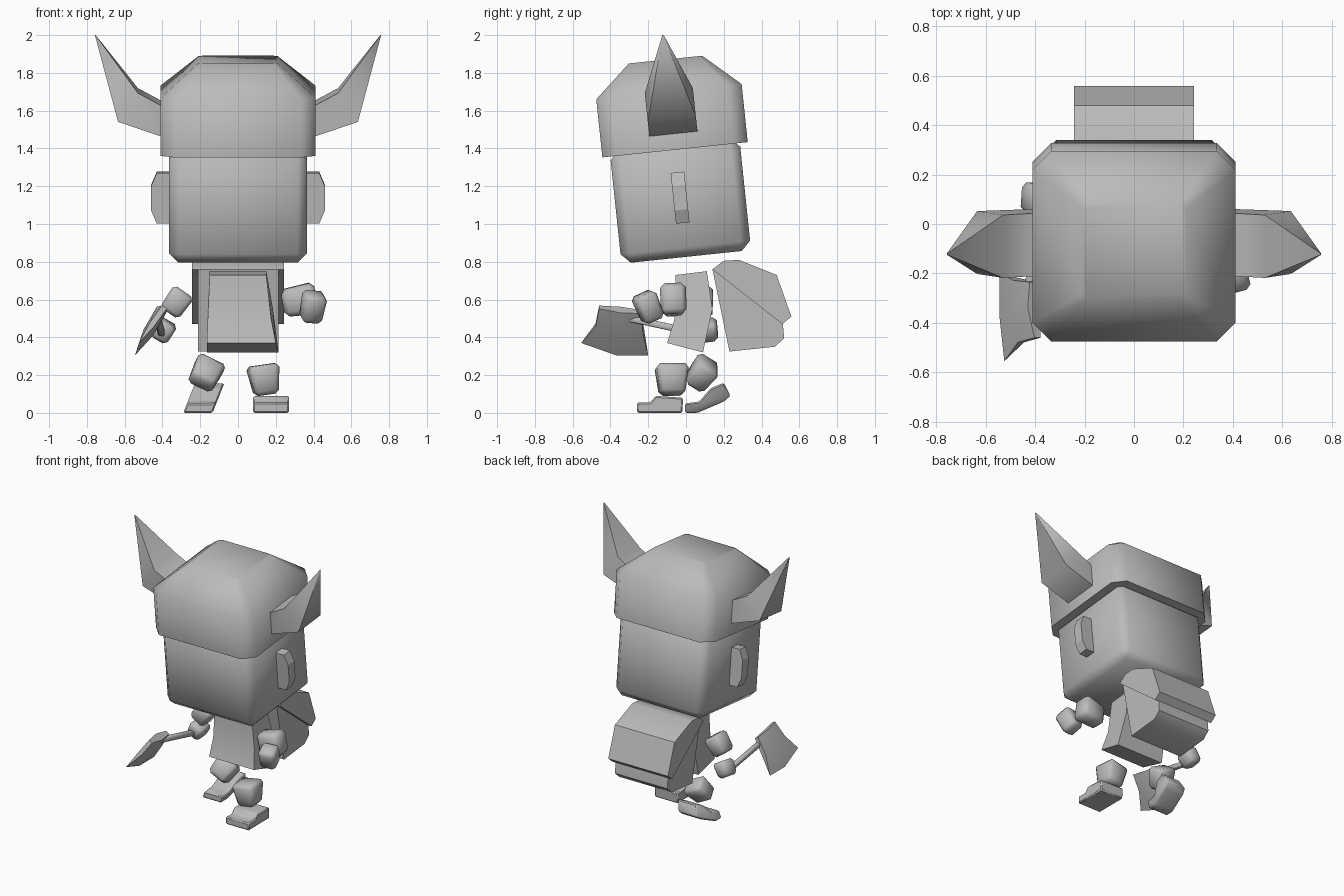
import bpy, bmesh, math
from mathutils import Matrix, Vector, Euler

cube = bpy.data.objects.get("Cube")
if cube:
    bpy.data.objects.remove(cube, do_unlink=True)

GREY = (0.5, 0.5, 0.5, 1)
mat = bpy.data.materials.new("plain grey")
mat.use_nodes = True
mat.diffuse_color = GREY
mat.node_tree.nodes["Principled BSDF"].inputs["Base Color"].default_value = GREY

# The head group leans forward around the helmet rim
HEAD = Matrix.Translation((0, -0.058, 1.393)) @ Matrix.Rotation(math.radians(6), 4, 'X')


def finish(name, bm, frame=None, bevel=0, angle=60):
    bmesh.ops.recalc_face_normals(bm, faces=bm.faces)
    if bevel:
        bmesh.ops.bevel(bm, geom=bm.edges[:], offset=bevel, segments=1, affect='EDGES')
    if frame:
        bm.transform(frame)
        bmesh.ops.recalc_face_normals(bm, faces=bm.faces)
    me = bpy.data.meshes.new(name)
    bm.to_mesh(me)
    bm.free()
    me.materials.append(mat)
    ob = bpy.data.objects.new(name, me)
    bpy.context.collection.objects.link(ob)
    bpy.ops.object.select_all(action='DESELECT')
    ob.select_set(True)
    bpy.context.view_layer.objects.active = ob
    if angle:
        bpy.ops.object.shade_smooth_by_angle(angle=math.radians(angle))
    return ob


def loft(name, rings, frame=None, bevel=0, angle=60):
    """Skin matching rings of points and cap both ends."""
    bm = bmesh.new()
    loops = [[bm.verts.new(p) for p in ring] for ring in rings]
    n = len(loops[0])
    for a, b in zip(loops, loops[1:]):
        for i in range(n):
            j = (i + 1) % n
            bm.faces.new((a[i], a[j], b[j], b[i]))
    bm.faces.new(loops[0])
    bm.faces.new(loops[-1])
    bmesh.ops.remove_doubles(bm, verts=bm.verts[:], dist=1e-5)
    return finish(name, bm, frame, bevel, angle)


def extrude_x(name, profile, x0, x1, frame=None, bevel=0, angle=40):
    """Side profile of (y, z) points pushed across x."""
    return loft(name, [[(x, y, z) for y, z in profile] for x in (x0, x1)],
                frame, bevel, angle)


def block(name, loc, size, rot=(0, 0, 0), taper=1, bevel=0.02):
    """Bevelled box, its lower end scaled by taper."""
    x, y, z = (s / 2 for s in size)
    rings = [[(sx * x * k, sy * y * k, h) for sx, sy in ((-1, -1), (1, -1), (1, 1), (-1, 1))]
             for h, k in ((-z, taper), (z, 1))]
    turn = Euler([math.radians(r) for r in rot]).to_matrix().to_4x4()
    return loft(name, rings, Matrix.Translation(loc) @ turn, bevel)


def octagon(x, y, c, z):
    return [(sx * a, sy * b, z) for sx, sy, a, b in (
        (1, -1, x - c, y), (1, -1, x, y - c), (1, 1, x, y - c), (1, 1, x - c, y),
        (-1, 1, x - c, y), (-1, 1, x, y - c), (-1, -1, x, y - c), (-1, -1, x - c, y))]


# Head and helmet
block("head", HEAD @ Vector((0, 0, -0.27)), (0.73, 0.69, 0.6), (6, 0, 0), bevel=0.05)
loft("helmet", [octagon(0.41, 0.387, 0.075, 0), octagon(0.41, 0.387, 0.075, 0.309),
                octagon(0.21, 0.195, 0.02, 0.48)], HEAD)

# Horns and ears, one of each per side
for side, s in (("left", 1), ("right", -1)):
    sections = [((0.36, 0.25), (0.36, 0.07), 0.128),
                ((0.41, 0.25), (0.41, 0.085), 0.128),
                ((0.53, 0.315), (0.635, 0.162), 0.128),
                ((0.755, 0.612), (0.757, 0.608), 0.003)]
    loft(side + "_horn",
         [[(s * a[0], -w, a[1]), (s * a[0], w, a[1]), (s * b[0], w, b[1]), (s * b[0], -w, b[1])]
          for a, b, w in sections], HEAD, angle=75)
    ear = [(0.34, -0.39), (0.43, -0.39), (0.46, -0.32), (0.46, -0.19), (0.43, -0.12), (0.34, -0.12)]
    loft(side + "_ear", [[(s * x, y, z) for x, z in ear] for y in (-0.036, 0.036)], HEAD, angle=0)

# Torso, flaring toward the hem
loft("torso", [
    [(-0.165, -0.1, 0.37), (0.2, -0.1, 0.37), (0.215, 0.09, 0.32), (-0.165, 0.09, 0.32)],
    [(-0.16, -0.06, 0.5), (0.175, -0.06, 0.5), (0.185, 0.14, 0.55), (-0.16, 0.14, 0.55)],
    [(-0.15, -0.055, 0.73), (0.15, -0.055, 0.73), (0.15, 0.11, 0.75), (-0.15, 0.11, 0.75)]])

# Backpack with an overhanging flap
extrude_x("backpack_bag", [(0.14, 0.76), (0.23, 0.325), (0.47, 0.35), (0.52, 0.395),
                           (0.505, 0.55), (0.45, 0.7), (0.26, 0.78)], -0.212, 0.215)
extrude_x("backpack_flap", [(0.14, 0.76), (0.2, 0.805), (0.28, 0.81), (0.48, 0.73),
                            (0.558, 0.51), (0.51, 0.47)], -0.243, 0.243)

# Arms
block("left_upper_arm", (0.325, -0.068, 0.595), (0.17, 0.14, 0.18), (14, 80, 15), 0.85, 0.025)
block("left_hand", (0.395, -0.2, 0.56), (0.12, 0.125, 0.155), (24, 5, 15), 0.9)
block("right_upper_arm", (-0.325, 0.075, 0.585), (0.13, 0.14, 0.14), (0, 35, 0), 0.9)
block("right_hand", (-0.395, 0.105, 0.435), (0.11, 0.13, 0.11), (8, 30, 0), 0.9)

# Axe: handle along y, blade hanging outward
start, end = Vector((-0.4, 0.16, 0.4)), Vector((-0.425, -0.3, 0.5))
block("axe_handle", (start + end) / 2, (0.035, 0.035, (end - start).length),
      [math.degrees(a) for a in (end - start).to_track_quat('Z', 'Y').to_euler()], bevel=0.006)
out = Vector((-0.83, 0, 0.55))
rings = []
for spine, edge, t in (((-0.39, -0.46, 0.56), (-0.525, -0.555, 0.37), 0.015),
                       ((-0.405, -0.34, 0.545), (-0.545, -0.37, 0.305), 0.03),
                       ((-0.41, -0.235, 0.535), (-0.545, -0.2, 0.305), 0.015)):
    spine, edge = Vector(spine), Vector(edge)
    mid = spine.lerp(edge, 0.5)
    mid.y = spine.y * 0.8 + edge.y * 0.2
    rings.append([spine + out * t, spine - out * t, mid - out * t, edge, mid + out * t])
loft("axe_blade", rings)

# Legs: left planted, right stepping back
block("left_leg", (0.14, -0.075, 0.175), (0.17, 0.175, 0.16), (0, -8, 5), 0.75)
block("right_leg", (-0.17, 0.083, 0.208), (0.16, 0.13, 0.15), (-35, 26, 0), 0.85)
extrude_x("left_foot", [(-0.26, 0), (-0.02, 0), (-0.015, 0.08), (-0.16, 0.09),
                        (-0.19, 0.055), (-0.26, 0.055)], 0.08, 0.27, bevel=0.008)
lean = Matrix.Identity(4)
lean[0][2] = 0.4
extrude_x("right_foot", [(-0.005, 0), (0.06, 0), (0.2, 0.06), (0.235, 0.09), (0.2, 0.16),
                         (0.13, 0.13), (0.07, 0.06), (-0.005, 0.05)], -0.29, -0.135, lean, 0.008)
